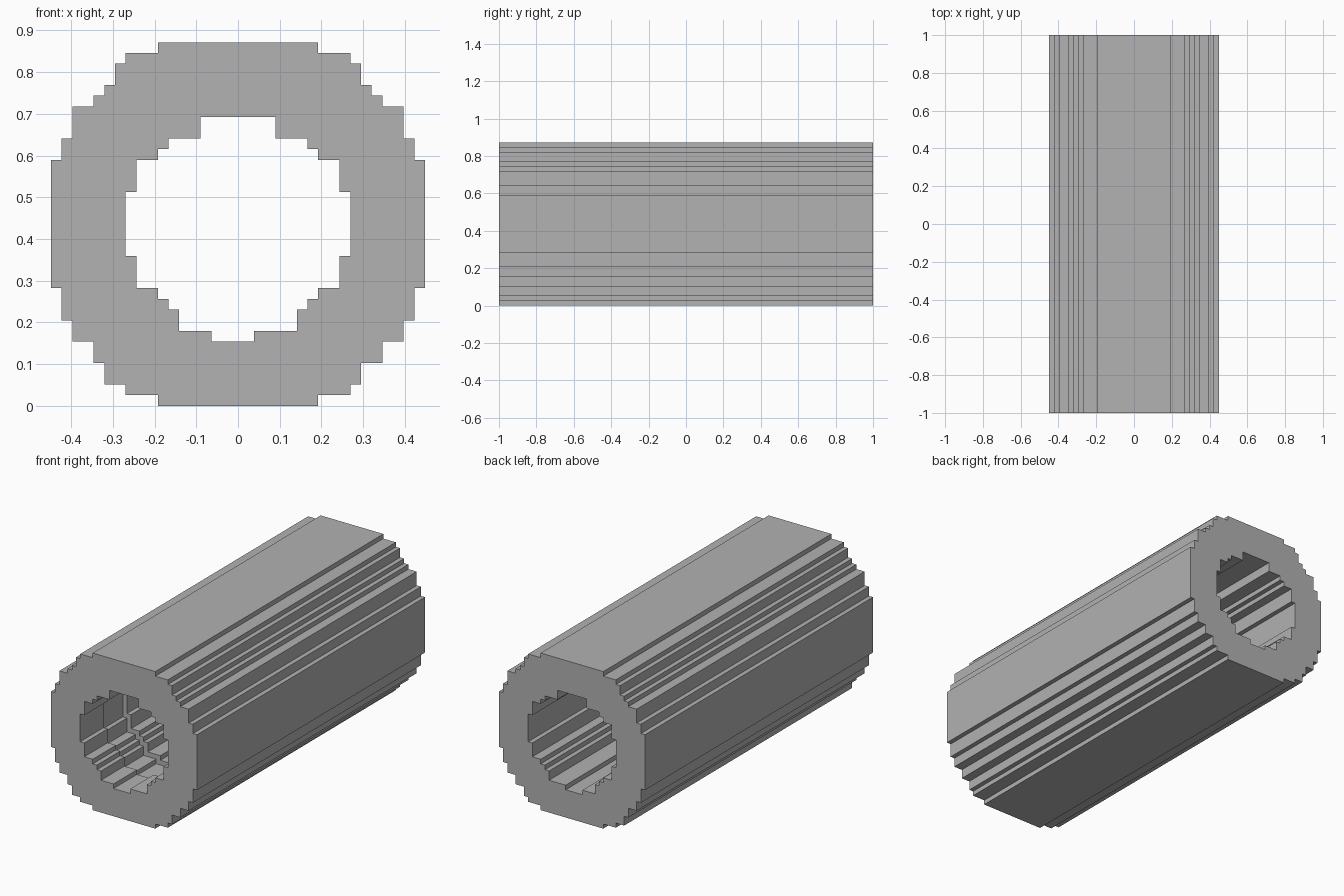
import bpy, bmesh, math

cube = bpy.data.objects.get("Cube")
if cube:
    bpy.data.objects.remove(cube, do_unlink=True)

U = 2 / 78          # one block
MID = 17            # mid height in blocks


def stair_loop(base, rows, left_change):
    """Stepped outline from rows of (half width, top height), in blocks."""
    right, left = [], []
    low = base
    for i, (w, top) in enumerate(rows):
        right += [(w, low), (w, top)]
        lw = w + left_change.get(i, 0)
        left += [(-lw, low), (-lw, top)]
        low = top
    return right + left[::-1]


def widen(loop):
    """Push every corner out by one block."""
    return [(x + math.copysign(1, x), z + math.copysign(1, z - MID)) for x, z in loop]


# Outer and inner stepped outlines
outer = stair_loop(0, [(7.5, 1), (10.5, 2), (11.5, 4), (13.5, 6), (15.5, 8),
                       (16.5, 11), (17.5, 23), (16.5, 25), (15.5, 28), (13.5, 29),
                       (12.5, 30), (11.5, 32), (10.5, 33), (7.5, 34)], {2: 1})
bore = stair_loop(6, [(1.5, 7), (5.5, 9), (6.5, 10), (7.5, 11), (9.5, 14),
                      (10.5, 20), (9.5, 23), (7.5, 24), (6.5, 25), (3.5, 27)], {0: 1})
pocket = widen(bore)

bm = bmesh.new()


def ring(loop, y):
    return [bm.verts.new((x * U, y, z * U)) for x, z in loop]


def strip(a, b):
    for i in range(len(a)):
        j = (i + 1) % len(a)
        bm.faces.new((a[i], a[j], b[j], b[i]))


def ring_edges(r):
    return [bm.edges.get((r[i - 1], r[i])) for i in range(len(r))]


# Outer shell
out_front, out_back = ring(outer, -1), ring(outer, 1)
strip(out_front, out_back)

# Bore with a wider groove behind the front lip
groove_start, groove_end = -1 + 8 * U, -1 + 16 * U
inner = [ring(bore, -1), ring(bore, groove_start), ring(pocket, groove_start),
         ring(pocket, groove_end), ring(bore, groove_end), ring(bore, 1)]
for a, b in zip(inner, inner[1:]):
    strip(a, b)

# End faces
for o, i in ((out_front, inner[0]), (out_back, inner[-1])):
    bmesh.ops.triangle_fill(bm, edges=ring_edges(o) + ring_edges(i), use_beauty=True)

bmesh.ops.recalc_face_normals(bm, faces=bm.faces[:])
mesh = bpy.data.meshes.new("stepped_tube")
bm.to_mesh(mesh)
bm.free()

# Grey material
grey = bpy.data.materials.new("grey")
grey.use_nodes = True
colour = (0.445, 0.445, 0.445, 1)
grey.diffuse_color = colour
grey.node_tree.nodes["Principled BSDF"].inputs["Base Color"].default_value = colour
mesh.materials.append(grey)

tube = bpy.data.objects.new("stepped_tube", mesh)
bpy.context.collection.objects.link(tube)
